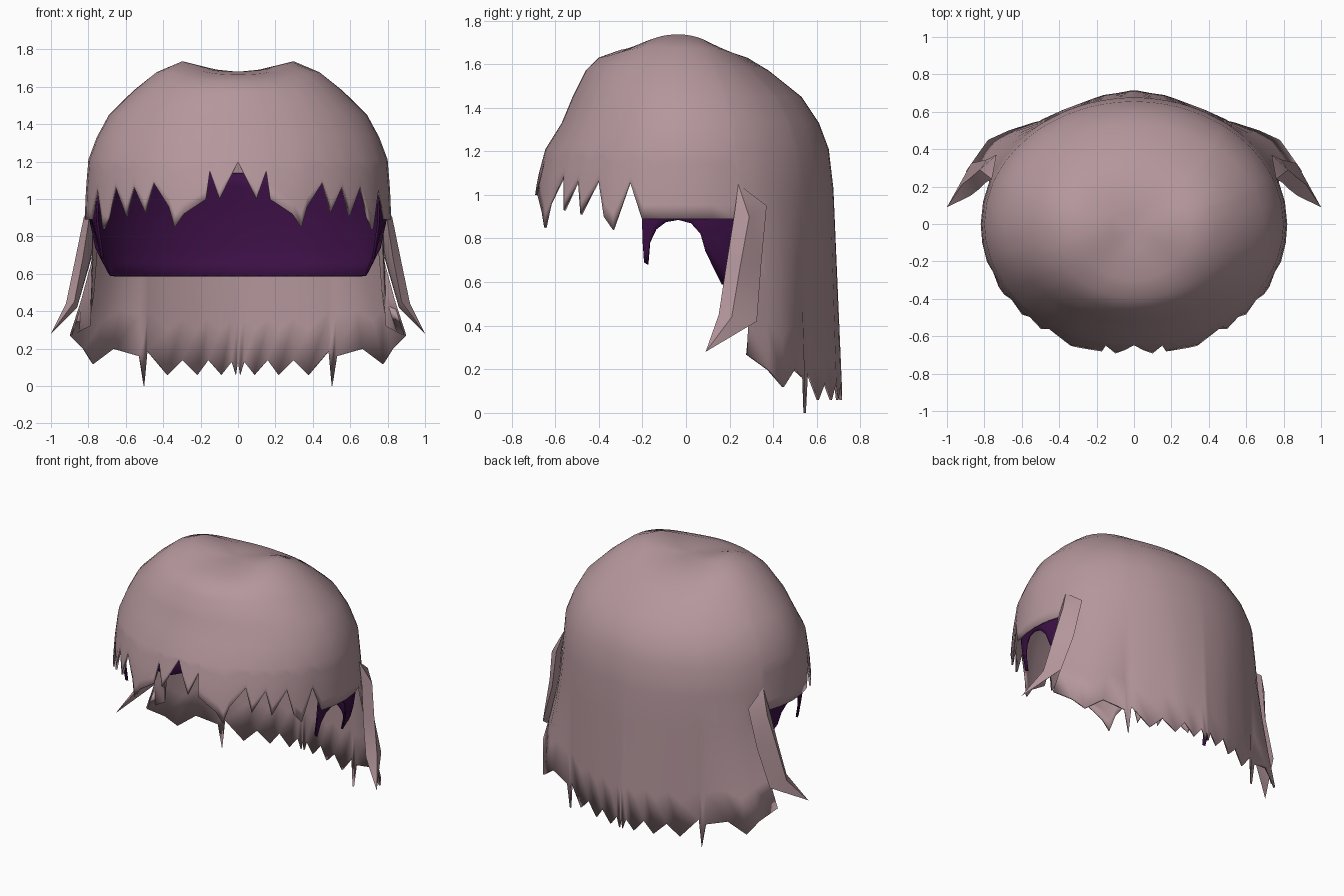
import bpy, bmesh, math
from mathutils import Vector

if "Cube" in bpy.data.objects:
    bpy.data.objects.remove(bpy.data.objects["Cube"])


def material(name, rgb):
    m = bpy.data.materials.new(name)
    m.diffuse_color = (*rgb, 1)
    m.use_nodes = True
    m.node_tree.nodes["Principled BSDF"].inputs["Base Color"].default_value = m.diffuse_color
    return m


PINK = material("dusty pink hair", (0.46, 0.31, 0.335))
PURPLE = material("dark purple lining", (0.045, 0.005, 0.06))


def finish(name, bm, mat, thick=0.0, angle=40):
    bmesh.ops.remove_doubles(bm, verts=bm.verts, dist=1e-5)
    bmesh.ops.recalc_face_normals(bm, faces=bm.faces)
    me = bpy.data.meshes.new(name)
    bm.to_mesh(me)
    bm.free()
    me.materials.append(mat)
    ob = bpy.data.objects.new(name, me)
    bpy.context.collection.objects.link(ob)
    bpy.ops.object.select_all(action='DESELECT')
    ob.select_set(True)
    bpy.context.view_layer.objects.active = ob
    bpy.ops.object.shade_smooth_by_angle(angle=math.radians(angle))
    if thick:
        s = ob.modifiers.new("thickness", 'SOLIDIFY')
        s.thickness = thick
        s.offset = -1
    return ob


def skin(bm, columns, closed=False):
    """Faces between neighbouring columns of points."""
    vs = [[bm.verts.new(p) for p in c] for c in columns]
    n = len(vs)
    for i in range(n if closed else n - 1):
        a, b = vs[i], vs[(i + 1) % n]
        for j in range(len(a) - 1):
            bm.faces.new((a[j], a[j + 1], b[j + 1], b[j]))


def flip(column):
    return [Vector((-p.x, p.y, p.z)) for p in column]


def lerp_table(table, z):
    """Interpolate rows (z, values...) listed from high to low z."""
    if z >= table[0][0]:
        return table[0][1:]
    for a, b in zip(table, table[1:]):
        if z >= b[0]:
            t = (a[0] - z) / (a[0] - b[0])
            return [u + (v - u) * t for u, v in zip(a[1:], b[1:])]
    return table[-1][1:]


# Dome sections: height, half width, front reach, back reach
DOME = [(1.68, .12, .14, .06), (1.665, .30, .30, .17), (1.63, .44, .40, .28),
        (1.57, .56, .46, .38), (1.45, .69, .52, .53), (1.33, .755, .57, .61),
        (1.21, .80, .645, .655), (1.05, .813, .69, .675), (.88, .82, .715, .685)]


def ring_point(table, phi, z):
    """Point at angle phi (0 = front, 180 = back) on a section."""
    w, f, b = lerp_table(table, z)
    a = math.radians(phi)
    c = math.cos(a)
    return Vector((w * math.sin(a), -c * (f if c > 0 else b), z))


def crown(p):
    """Uneven crown: high swell on the right, low one on the left."""
    r = math.exp(-((p.x - .33) ** 2 / .025 + (p.y + .05) ** 2 / .06))
    l = math.exp(-((p.x + .36) ** 2 / .03 + (p.y + .05) ** 2 / .06))
    return Vector((p.x, p.y, p.z + .075 * r + .035 * l))


# Fringe hem: angle, height of each tip and notch
FRINGE = [(0, 1.2), (3.5, 1.1), (7, 1.0), (10.8, 1.15), (12.2, 1.0), (21, .92),
          (24.5, .85), (27, .96), (34, 1.09), (37.5, .93), (43.5, 1.07), (47, .91),
          (54, 1.07), (58, .90), (62, .84), (68, 1.06), (73.5, .89), (82, .89),
          (90, .89), (100, .89), (109, .89)]
# Back curtain: angle at the top, then hem point x, y, z
CURTAIN = [(112, .79, .33, .32), (117, .90, .28, .27), (122, .83, .38, .20),
           (128, .78, .45, .12), (135, .67, .50, .20), (140, .53, .545, .16),
           (141, .505, .55, 0), (143, .49, .56, .19), (152, .38, .61, .06),
           (158, .30, .64, .14), (163, .22, .67, .06), (168, .16, .69, .14),
           (173, .09, .70, .06), (177, .035, .71, .13), (179, .012, .715, .06),
           (180, 0, .715, .13)]


def hair_top(phi):
    return [Vector((0, -.04, 1.68))] + [crown(ring_point(DOME, phi, r[0])) for r in DOME[:7]]


def fringe_column(phi, hem):
    z0 = DOME[6][0]
    return hair_top(phi) + [ring_point(DOME, phi, z0 + (hem - z0) * k / 5) for k in range(1, 6)]


def curtain_column(phi, x, y, z):
    start = ring_point(DOME, phi, 1.03)
    end = Vector((x, y, z))
    rows = []
    for k in range(1, 5):
        t = k / 4
        p = start.lerp(end, t)
        p.x = start.x + (x - start.x) * t ** 1.5   # flare towards the hem
        rows.append(p)
    return hair_top(phi) + [start] + rows


# Main hair: dome, fringe and back curtain in one skin
half = [fringe_column(*f) for f in FRINGE] + [curtain_column(*c) for c in CURTAIN]
bm = bmesh.new()
skin(bm, half + [flip(c) for c in half[-2:0:-1]], closed=True)
bmesh.ops.dissolve_degenerate(bm, dist=1e-5, edges=bm.edges)
finish("hair", bm, PINK, .012)

# Side locks hanging outside the curtain: rows of front, outer, back, inner
LOCK = [[(.76, .24, 1.05)] * 4,
        [(.795, .22, .90), (.825, .29, .90), (.735, .37, .95), (.75, .30, .90)],
        [(.83, .185, .68), (.87, .25, .68), (.785, .345, .68), (.79, .26, .68)],
        [(.875, .15, .45), (.92, .21, .44), (.87, .325, .42), (.86, .23, .42)],
        [(1.0, .09, .28)] * 4]
for side, sx in (("right", 1), ("left", -1)):
    bm = bmesh.new()
    cols = [[Vector((sx * r[i][0], r[i][1], r[i][2])) for r in LOCK] for i in range(4)]
    skin(bm, cols, closed=True)
    bmesh.ops.dissolve_degenerate(bm, dist=1e-5, edges=bm.edges)
    finish(side + "_side_lock", bm, PINK)

# Lining band round the sides and back, arched over each ear
BAND = [(1.14, .78, .64, .638), (.89, .795, .67, .655), (.70, .765, .66, .64),
        (.62, .74, .65, .62), (.585, .71, .64, .59)]
BAND_HEM = [(72.5, .80), (73, .69), (74.5, .68), (75.5, .78), (78, .84), (82, .875),
            (87, .885), (92, .87), (96, .82), (98, .74), (97.5, .66), (95.5, .62),
            (106, .59)] + [(a, .585) for a in range(114, 181, 6)]


def band_column(phi, hem):
    top = max(phi, 97.5) if 95 < phi < 98 else phi
    pts = []
    for k in range(9):
        t = k / 8
        pts.append(ring_point(BAND, top + (phi - top) * t, 1.14 + (hem - 1.14) * t))
    return pts


band = [band_column(*h) for h in BAND_HEM if h[0] != 95.5 and h[0] != 97.5]
bm = bmesh.new()
skin(bm, band + [flip(c) for c in band[-2::-1]])
finish("lining_band", bm, PURPLE, .012)
